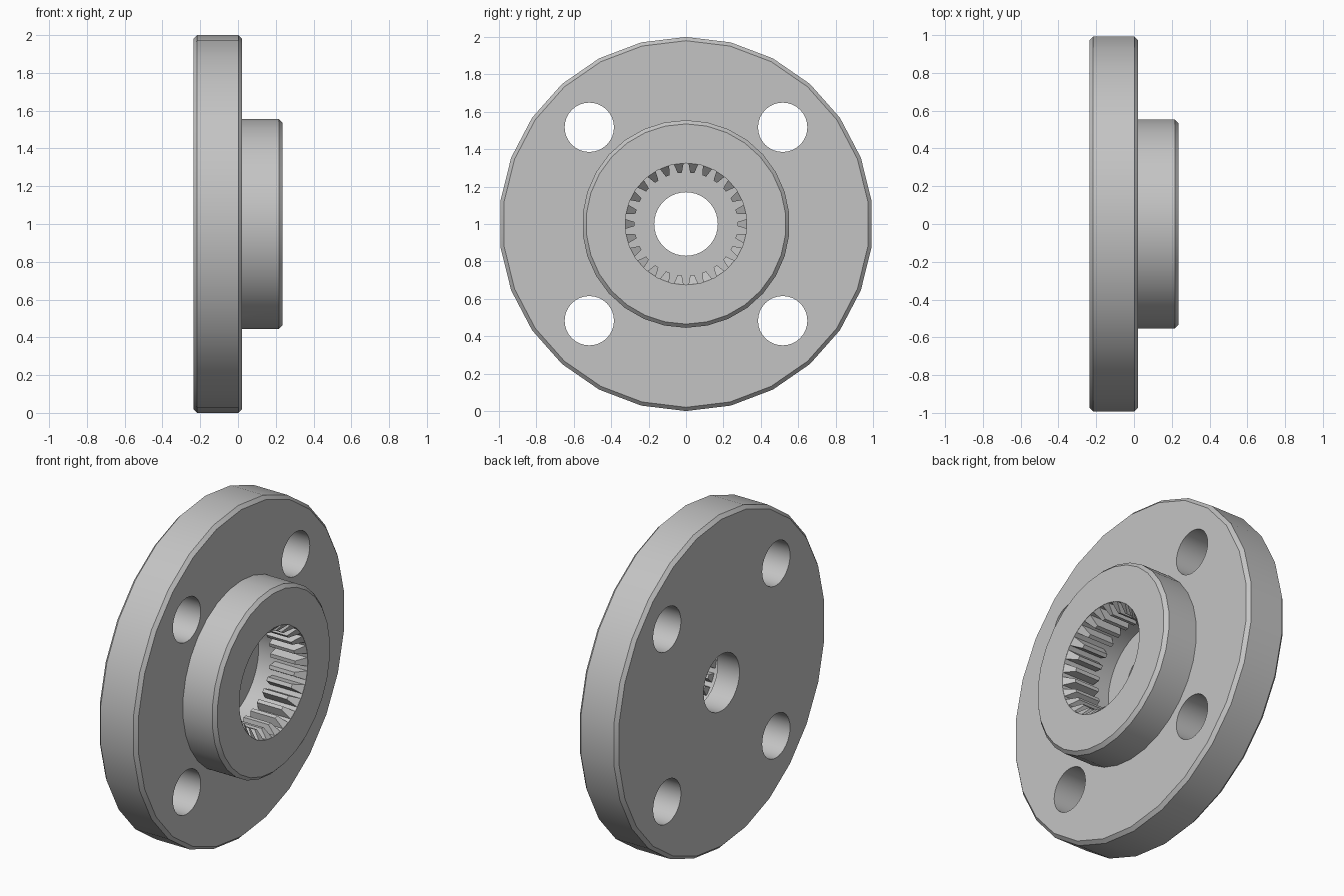
import bpy, bmesh
from math import sin, cos, pi

old = bpy.data.objects.get("Cube")
if old:
    bpy.data.objects.remove(old, do_unlink=True)

BACK, STEP, FRONT, FLOOR = -0.236, 0.022, 0.236, -0.09
ROOT_R, TIP_R, TEETH = 0.325, 0.275, 26

steel = bpy.data.materials.new("grey_steel")
steel.use_nodes = True
colour = (0.55, 0.55, 0.55, 1)
steel.diffuse_color = colour
steel.node_tree.nodes["Principled BSDF"].inputs["Base Color"].default_value = colour


def finish(name, bm):
    bmesh.ops.recalc_face_normals(bm, faces=bm.faces)
    mesh = bpy.data.meshes.new(name)
    bm.to_mesh(mesh)
    bm.free()
    mesh.materials.append(steel)
    obj = bpy.data.objects.new(name, mesh)
    bpy.context.collection.objects.link(obj)
    return obj


def lathe(name, profile, sides, y=0, z=1):
    """Solid turned about the x axis from (x, radius) pairs."""
    bm = bmesh.new()
    angles = [2 * pi * i / sides for i in range(sides)]
    rings = [[bm.verts.new((x, y + r * sin(a), z + r * cos(a))) for a in angles]
             for x, r in profile]
    for lower, upper in zip(rings, rings[1:]):
        for i in range(sides):
            j = (i + 1) % sides
            bm.faces.new((lower[i], lower[j], upper[j], upper[i]))
    bm.faces.new(rings[0])
    bm.faces.new(rings[-1])
    return finish(name, bm)


def combine(target, other, operation):
    mod = target.modifiers.new("combine", 'BOOLEAN')
    mod.operation = operation
    mod.solver = 'EXACT'
    mod.object = other
    bpy.context.view_layer.objects.active = target
    bpy.ops.object.modifier_apply(modifier=mod.name)
    bpy.data.objects.remove(other, do_unlink=True)


# Chamfered flange with a chamfered hub
c = 0.02
body = lathe("flanged_hub", [(BACK, 1 - c), (BACK + c, 1), (STEP - c, 1), (STEP, 1 - c)], 26)
hub = lathe("hub", [(-0.05, 0.555), (FRONT - c, 0.555), (FRONT, 0.555 - c)], 30)
combine(body, hub, 'UNION')

# Blind pocket, through bore and four bolt holes
combine(body, lathe("pocket", [(FLOOR, ROOT_R), (0.4, ROOT_R)], 52), 'DIFFERENCE')
combine(body, lathe("bore", [(-0.4, 0.17), (0.1, 0.17)], 40), 'DIFFERENCE')
for sy in (-1, 1):
    for sz in (-1, 1):
        hole = lathe("bolt_hole", [(-0.4, 0.132), (0.4, 0.132)], 32,
                     sy * 0.517, 1 + sz * 0.517)
        combine(body, hole, 'DIFFERENCE')

# Internal spline teeth, with front ends cut back on a cone
bm = bmesh.new()
sections = [(ROOT_R + 0.012, 0.028, FRONT - 0.01),
            (ROOT_R - 0.001, 0.026, FRONT - 0.001),
            (TIP_R, 0.011, FRONT - 0.05)]      # radius, half width, front x
for k in range(TEETH):
    a = 2 * pi * (k + 0.5) / TEETH
    loops = []
    for r, w, front in sections:
        corners = ((STEP, -w), (STEP, w), (front, w), (front, -w))
        loops.append([bm.verts.new((x, r * sin(a) + t * cos(a), 1 + r * cos(a) - t * sin(a)))
                      for x, t in corners])
    for lower, upper in zip(loops, loops[1:]):
        for i in range(4):
            j = (i + 1) % 4
            bm.faces.new((lower[i], lower[j], upper[j], upper[i]))
    bm.faces.new(loops[0])
    bm.faces.new(loops[-1])
finish("spline_teeth", bm)

# Smooth round walls, crisp chamfers
bpy.ops.object.select_all(action='DESELECT')
body.select_set(True)
bpy.context.view_layer.objects.active = body
bpy.ops.object.shade_smooth_by_angle(angle=pi / 6)
